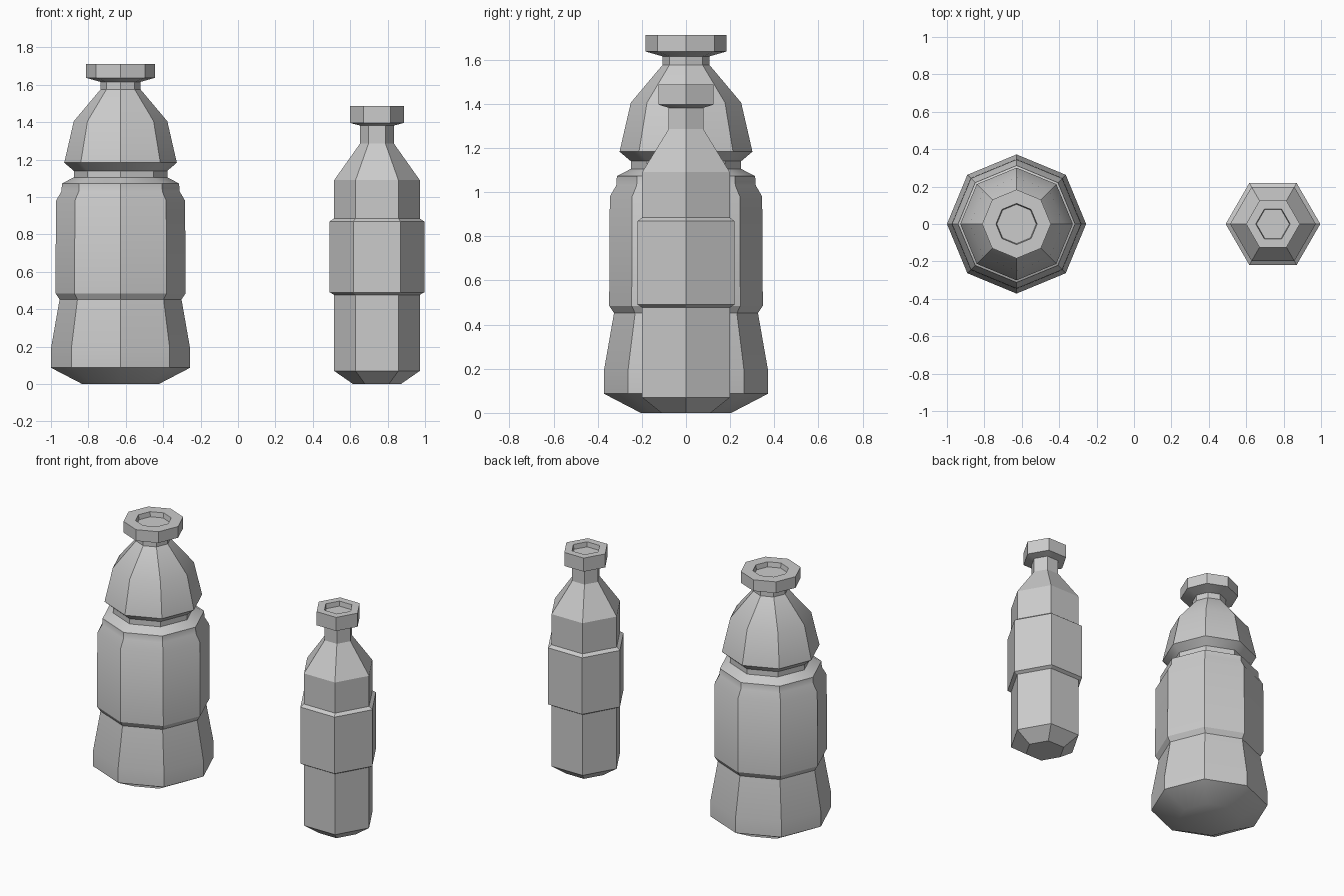
import bpy, bmesh, math

if "Cube" in bpy.data.objects:
    bpy.data.objects.remove(bpy.data.objects["Cube"])


def lathe(name, x, sides, profile):
    """Revolve a (radius, height) profile into a closed faceted solid."""
    bm = bmesh.new()
    rings = []
    for r, z in profile:
        rings.append([bm.verts.new((r * math.cos(2 * math.pi * i / sides),
                                    r * math.sin(2 * math.pi * i / sides), z))
                      for i in range(sides)])
    for a, b in zip(rings, rings[1:]):
        for i in range(sides):
            j = (i + 1) % sides
            bm.faces.new((a[i], a[j], b[j], b[i]))
    bm.faces.new(rings[0][::-1])
    bm.faces.new(rings[-1])
    bmesh.ops.recalc_face_normals(bm, faces=bm.faces)
    mesh = bpy.data.meshes.new(name)
    bm.to_mesh(mesh)
    bm.free()
    obj = bpy.data.objects.new(name, mesh)
    obj.location.x = x
    bpy.context.collection.objects.link(obj)
    bpy.ops.object.select_all(action='DESELECT')
    obj.select_set(True)
    bpy.context.view_layer.objects.active = obj
    bpy.ops.object.shade_smooth_by_angle(angle=math.radians(30))
    return obj


# Wide bottle: flared base, label band, pinched waist, domed shoulder,
# neck and lipped cap with a shallow recess
lathe("wide_bottle", -0.628, 8, [
    (0.205, 0), (0.372, 0.087), (0.372, 0.19), (0.326, 0.452),
    (0.348, 0.485), (0.345, 0.98), (0.316, 1.03), (0.313, 1.072),
    (0.25, 1.105), (0.25, 1.14), (0.301, 1.183), (0.25, 1.405),
    (0.107, 1.575), (0.107, 1.615), (0.184, 1.637), (0.184, 1.712),
    (0.11, 1.712), (0.105, 1.68)])

# Slim bottle: straight body with raised label, tapered shoulder,
# thin neck and recessed cap
lathe("slim_bottle", 0.743, 6, [
    (0.128, 0), (0.229, 0.07), (0.229, 0.477), (0.253, 0.49),
    (0.253, 0.869), (0.229, 0.885), (0.229, 1.09), (0.091, 1.285),
    (0.091, 1.382), (0.144, 1.396), (0.144, 1.487), (0.092, 1.487),
    (0.088, 1.455)])
